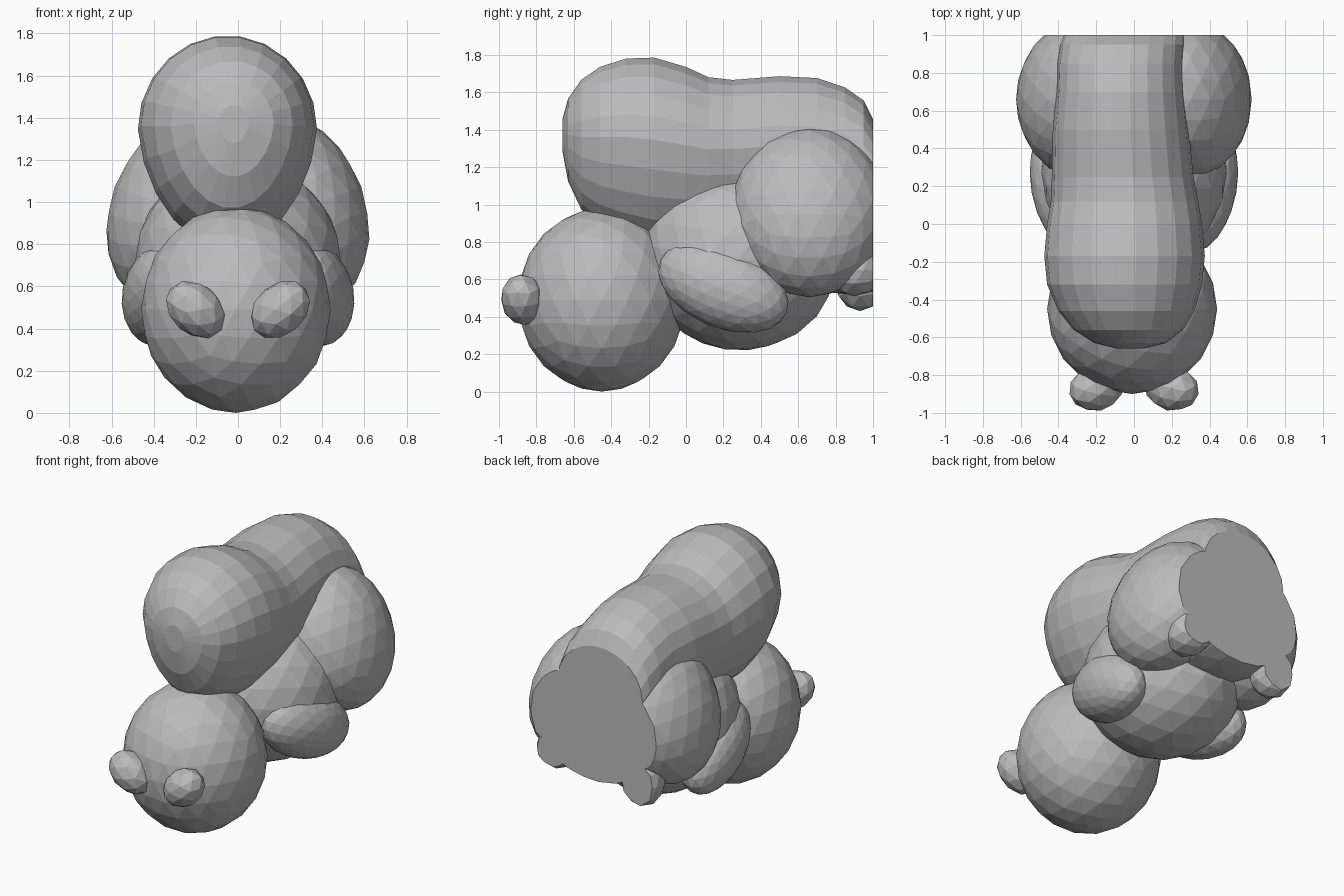
import bpy, bmesh, math
from mathutils import Matrix, Euler

cube = bpy.data.objects.get("Cube")
if cube:
    bpy.data.objects.remove(cube, do_unlink=True)

# One plain clay grey for the whole figure
clay = bpy.data.materials.new("clay_grey")
clay.use_nodes = True
GREY = (0.5, 0.5, 0.5, 1)
clay.diffuse_color = GREY
clay.node_tree.nodes["Principled BSDF"].inputs["Base Color"].default_value = GREY


def finish(name, bm):
    """Trim flat at the back, then turn the bmesh into an object."""
    cut = bmesh.ops.bisect_plane(bm, geom=bm.verts[:] + bm.edges[:] + bm.faces[:],
                                 plane_co=(0, 1, 0), plane_no=(0, 1, 0), clear_outer=True)
    rim = [e for e in cut["geom_cut"] if isinstance(e, bmesh.types.BMEdge) and e.is_boundary]
    if rim:
        bmesh.ops.contextual_create(bm, geom=rim)
    bmesh.ops.recalc_face_normals(bm, faces=bm.faces[:])
    mesh = bpy.data.meshes.new(name)
    bm.to_mesh(mesh)
    bm.free()
    mesh.materials.append(clay)
    obj = bpy.data.objects.new(name, mesh)
    bpy.context.collection.objects.link(obj)
    return obj


def blob(name, center, radii, tilt=(0, 0, 0), detail=3):
    bm = bmesh.new()
    turn = Euler([math.radians(a) for a in tilt]).to_matrix().to_4x4()
    matrix = Matrix.Translation(center) @ turn @ Matrix.Diagonal((*radii, 1))
    bmesh.ops.create_icosphere(bm, subdivisions=detail, radius=1, matrix=matrix)
    return finish(name, bm)


def loft(name, rings, sides=22):
    """Egg-shaped rings (y, centre x, half width, bottom z, top z) skinned along y."""
    bm = bmesh.new()
    loops = []
    for y, cx, rx, low, top in rings:
        loop = []
        middle = low + (top - low) * 0.56
        for i in range(sides):
            a = math.tau * i / sides
            s = math.sin(a)
            # the lower half is longer and narrower than the upper half
            width = rx * (1 + 0.1 * min(s, 0))
            reach = top - middle if s > 0 else middle - low
            loop.append(bm.verts.new((cx + width * math.cos(a), y, middle + s * reach)))
        loops.append(loop)
    for a, b in zip(loops, loops[1:]):
        for i in range(sides):
            j = (i + 1) % sides
            bm.faces.new((a[i], a[j], b[j], b[i]))
    bm.faces.new(loops[0])
    bm.faces.new(loops[-1])
    return finish(name, bm)


# Long rounded back with a bulging front
loft("upper_body", [
    (-0.66, -0.02, 0.07, 1.28, 1.46),
    (-0.63, -0.02, 0.19, 1.12, 1.57),
    (-0.56, -0.03, 0.29, 0.97, 1.67),
    (-0.46, -0.04, 0.36, 0.88, 1.74),
    (-0.32, -0.05, 0.41, 0.82, 1.785),
    (-0.17, -0.05, 0.425, 0.78, 1.79),
    (0.0, -0.05, 0.41, 0.78, 1.74),
    (0.12, -0.05, 0.39, 0.8, 1.685),
    (0.25, -0.06, 0.375, 0.82, 1.67),
    (0.5, -0.07, 0.36, 0.84, 1.69),
    (0.7, -0.07, 0.34, 0.84, 1.68),
    (0.85, -0.07, 0.335, 0.82, 1.63),
    (0.95, -0.06, 0.33, 0.8, 1.56),
    (1.0, -0.05, 0.32, 0.8, 1.46)])

# Head, belly and the filled rear between the thighs
blob("head", (-0.01, -0.45, 0.49), (0.45, 0.45, 0.49))
blob("belly", (0, 0.28, 0.71), (0.49, 0.53, 0.49), (-8, 0, 0))
blob("rear", (0, 0.87, 0.87), (0.46, 0.48, 0.35))

# Paired parts
for side, s in (("left", 1), ("right", -1)):
    blob(side + "_thigh", (s * 0.275, 0.66, 0.96), (0.33, 0.42, 0.47), (0, -s * 20, 0))
    blob(side + "_arm", (s * 0.36, 0.2, 0.56), (0.185, 0.37, 0.22), (-22, 0, -s * 10))
    blob(side + "_ear", (s * 0.2, -0.87, 0.49), (0.16, 0.12, 0.12), (0, -s * 40, -s * 12), 2)
    blob(side + "_chin_bump", (s * 0.21, -0.52, 0.15), (0.05, 0.05, 0.045), detail=1)

# Rear feet, the right one hanging lower
blob("left_foot", (0.32, 0.9, 0.65), (0.15, 0.16, 0.14), detail=2)
blob("right_foot", (-0.33, 0.93, 0.6), (0.14, 0.14, 0.17), detail=2)
